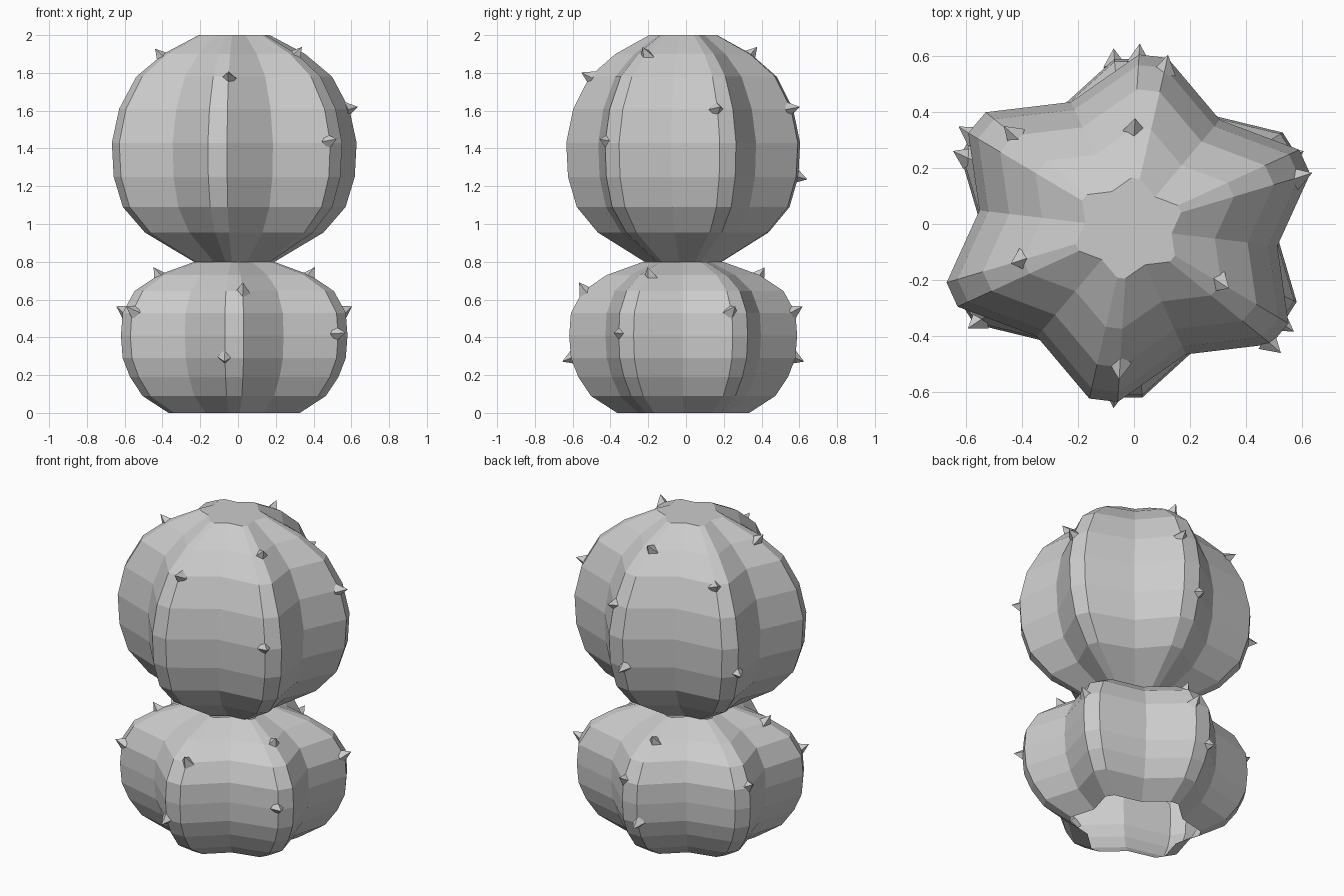
import bpy, bmesh, math
from mathutils import Vector, Matrix

cube = bpy.data.objects.get("Cube")
if cube:
    bpy.data.objects.remove(cube, do_unlink=True)

CENTRE = Vector((-0.02, -0.015, 0))
RIBS = 6
STRETCH = 1.1        # lobes are a little wider in x than in y
HALF_RIDGE = 4.3     # half the angular width of a rib's flat edge, degrees
VALLEY = 0.785       # groove radius relative to rib radius

grey = bpy.data.materials.new("plain grey")
grey.use_nodes = True
grey.diffuse_color = (0.6, 0.6, 0.6, 1)
grey.node_tree.nodes["Principled BSDF"].inputs["Base Color"].default_value = (0.6, 0.6, 0.6, 1)


def point(angle, radius, z):
    a = math.radians(angle)
    return CENTRE + Vector((STRETCH * radius * math.cos(a), radius * math.sin(a), z))


def finish(bm, name):
    mesh = bpy.data.meshes.new(name)
    bm.to_mesh(mesh)
    bm.free()
    mesh.materials.append(grey)
    obj = bpy.data.objects.new(name, mesh)
    bpy.context.collection.objects.link(obj)
    return obj


def ribbed_lobe(name, radius, turn, profile, cap):
    """Star-shaped rings stacked along a profile of (height, radius factor)."""
    bm = bmesh.new()
    rings = []
    for z, factor in profile:
        ring = []
        r = radius * factor
        for k in range(RIBS):
            a = turn + k * 360 / RIBS
            ring.append(bm.verts.new(point(a - HALF_RIDGE, r, z)))
            ring.append(bm.verts.new(point(a + HALF_RIDGE, r, z)))
            ring.append(bm.verts.new(point(a + 180 / RIBS, r * VALLEY, z)))
        rings.append(ring)
    for low, high in zip(rings, rings[1:]):
        n = len(low)
        for i in range(n):
            j = (i + 1) % n
            bm.faces.new((low[i], low[j], high[j], high[i]))
    if cap:
        bm.faces.new(rings[-1])
    return finish(bm, name)


def spines(name, radius, turn, profile, places):
    """Four-sided thorns on the rib edges: (rib, edge side, height)."""
    bm = bmesh.new()
    for rib, side, z in places:
        for (z0, f0), (z1, f1) in zip(profile, profile[1:]):
            if z0 <= z <= z1:
                factor = f0 + (f1 - f0) * (z - z0) / (z1 - z0)
                slope = radius * (f1 - f0) / (z1 - z0)
                break
        angle = turn + rib * 360 / RIBS + side * HALF_RIDGE
        base = point(angle, radius * factor, z)
        a = math.radians(angle)
        axis = Vector((math.cos(a), math.sin(a), -slope)).normalized()
        depth = 0.07
        turn_to = axis.to_track_quat('Z', 'Y').to_matrix().to_4x4()
        place = Matrix.Translation(base + axis * (depth / 2 - 0.02))
        bmesh.ops.create_cone(bm, cap_ends=True, segments=4, radius1=0.042,
                              radius2=0, depth=depth, matrix=place @ turn_to)
    return finish(bm, name)


# Lower lobe, open underneath
lower = [(0, .58), (.09, .81), (.19, .92), (.29, .985), (.41, 1),
         (.53, .985), (.645, .88), (.73, .67), (.8, .35)]
ribbed_lobe("lower_lobe", 0.605, 30, lower, False)
spines("lower_spines", 0.605, 30, lower, [
    (4, 1, .65), (4, -1, .29),
    (5, 1, .73), (5, -1, .42),
    (0, -1, .54),
    (1, 1, .73), (1, -1, .54), (1, 1, .29),
    (2, 1, .54),
    (3, 1, .54), (3, -1, .73)])

# Upper lobe with a flat top
upper = [(.8, .33), (.955, .73), (1.09, .91), (1.25, .985), (1.43, 1),
         (1.61, .94), (1.78, .8), (1.9, .58), (2, .29)]
ribbed_lobe("upper_lobe", 0.62, 22.5, upper, True)
spines("upper_spines", 0.62, 22.5, upper, [
    (0, -1, 1.61),
    (1, 1, 1.9), (1, -1, 1.61), (1, 1, 1.25),
    (2, -1, 1.77), (2, 1, 1.27),
    (3, -1, 1.89),
    (4, 1, 1.78),
    (5, 1, 1.9), (5, -1, 1.44)])
